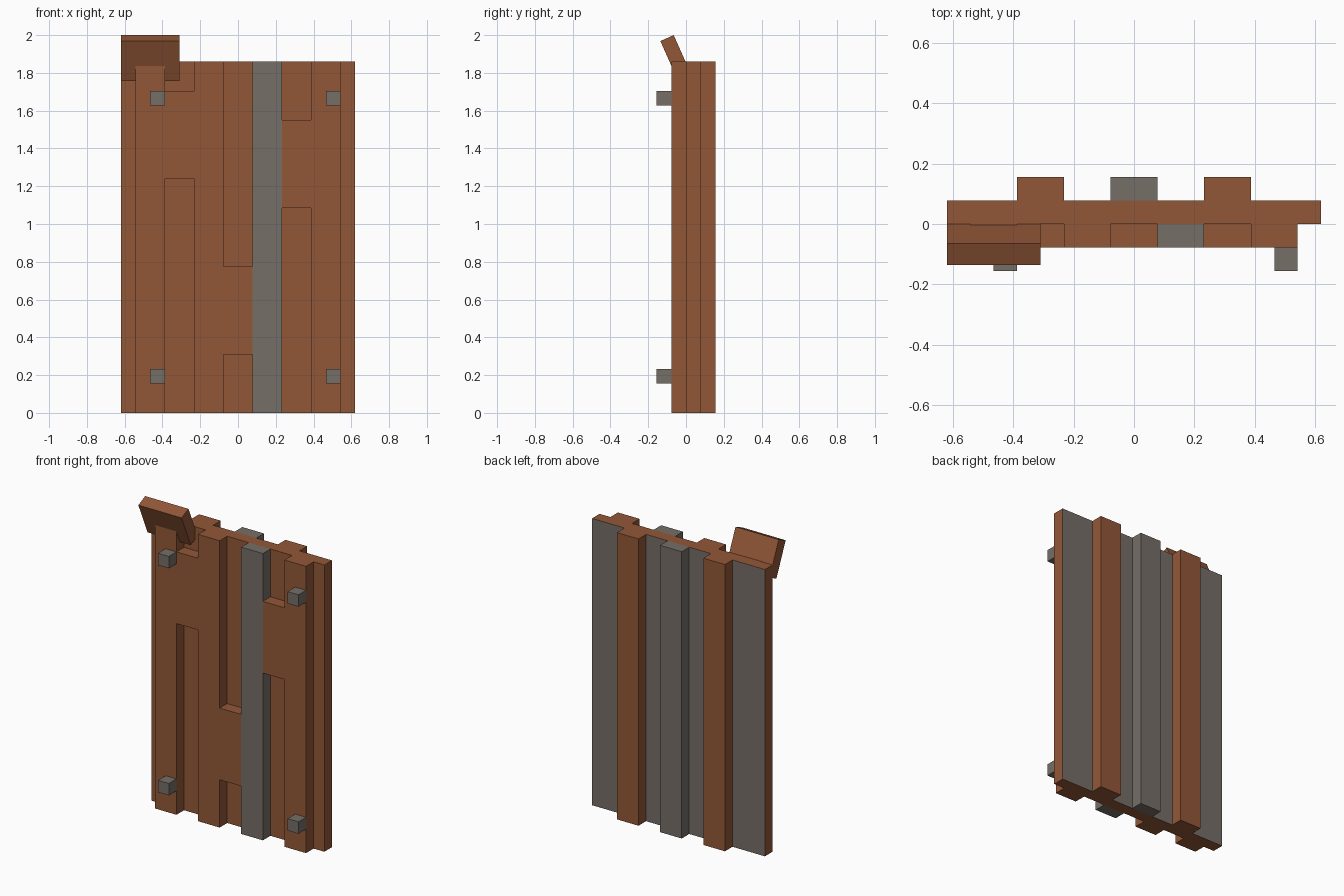
import bpy, bmesh, math
from mathutils import Matrix, Vector

cube = bpy.data.objects.get("Cube")
if cube:
    bpy.data.objects.remove(cube, do_unlink=True)

U = 0.0775      # one grid step
TOP = 24        # panel height in steps


def material(name, color):
    m = bpy.data.materials.new(name)
    m.use_nodes = True
    m.diffuse_color = (*color, 1)
    m.node_tree.nodes["Principled BSDF"].inputs["Base Color"].default_value = (*color, 1)
    return m


RUST = material("rusty_brown", (0.29, 0.096, 0.039))
GREY = material("weathered_grey", (0.18, 0.158, 0.138))


def slab(name, outline, y0, y1, *mats):
    """Extrude an x-z outline (in grid steps, counter-clockwise from the front) from y0 to y1."""
    bm = bmesh.new()
    face = bm.faces.new([bm.verts.new((x * U, y0 * U, z * U)) for x, z in outline])
    ext = bmesh.ops.extrude_face_region(bm, geom=[face], use_keep_orig=True)
    moved = [g for g in ext["geom"] if isinstance(g, bmesh.types.BMVert)]
    bmesh.ops.translate(bm, verts=moved, vec=(0, (y1 - y0) * U, 0))
    bmesh.ops.recalc_face_normals(bm, faces=bm.faces)
    mesh = bpy.data.meshes.new(name)
    bm.to_mesh(mesh)
    bm.free()
    for m in mats:
        mesh.materials.append(m)
    obj = bpy.data.objects.new(name, mesh)
    bpy.context.collection.objects.link(obj)
    return obj


def rect(x0, x1, z0, z1):
    return [(x0, z0), (x1, z0), (x1, z1), (x0, z1)]


# Core sheet: rusty, with a grey back face
sheet = slab("core_sheet", rect(-8, 8, 0, TOP), 0, 1, RUST, GREY)
for p in sheet.data.polygons:
    p.material_index = 1 if p.normal.y > 0.5 else 0

# Back ribs
for name, x, mat in (("back_rib_right", -5, RUST), ("back_rib_middle", -1, GREY),
                     ("back_rib_left", 3, RUST)):
    slab(name, rect(x, x + 2, 0, TOP), 1, 2, mat)

# Front plating with slots, split by a grey strip
slab("front_plating_right",
     [(-7, 0), (-5, 0), (-5, 16), (-3, 16), (-3, 0), (-1, 0), (-1, 4), (1, 4),
      (1, 10), (-1, 10), (-1, TOP), (-3, TOP), (-3, 22), (-5, 22), (-5, TOP), (-7, TOP)],
     -1, 0, RUST)
slab("front_strip", rect(1, 3, 0, TOP), -1, 0, GREY)
slab("front_plating_left",
     [(3, 14), (5, 14), (5, 0), (7, 0), (7, TOP), (5, TOP), (5, 20), (3, 20)],
     -1, 0, RUST)

# Corner pegs
for side, x in (("right", -6), ("left", 6)):
    for level, z in (("lower", 2), ("upper", 21)):
        slab(f"{level}_{side}_peg", rect(x, x + 1, z, z + 1), -2, -1, GREY)

# Bent corner flap, hung from its upper back edge
flap = slab("bent_flap", rect(-8, -4, -3, 0), -1, 0, RUST)
flap.data.transform(Matrix.Translation(Vector((0, -0.065, 2.0)))
                    @ Matrix.Rotation(math.radians(24), 4, "X"))
